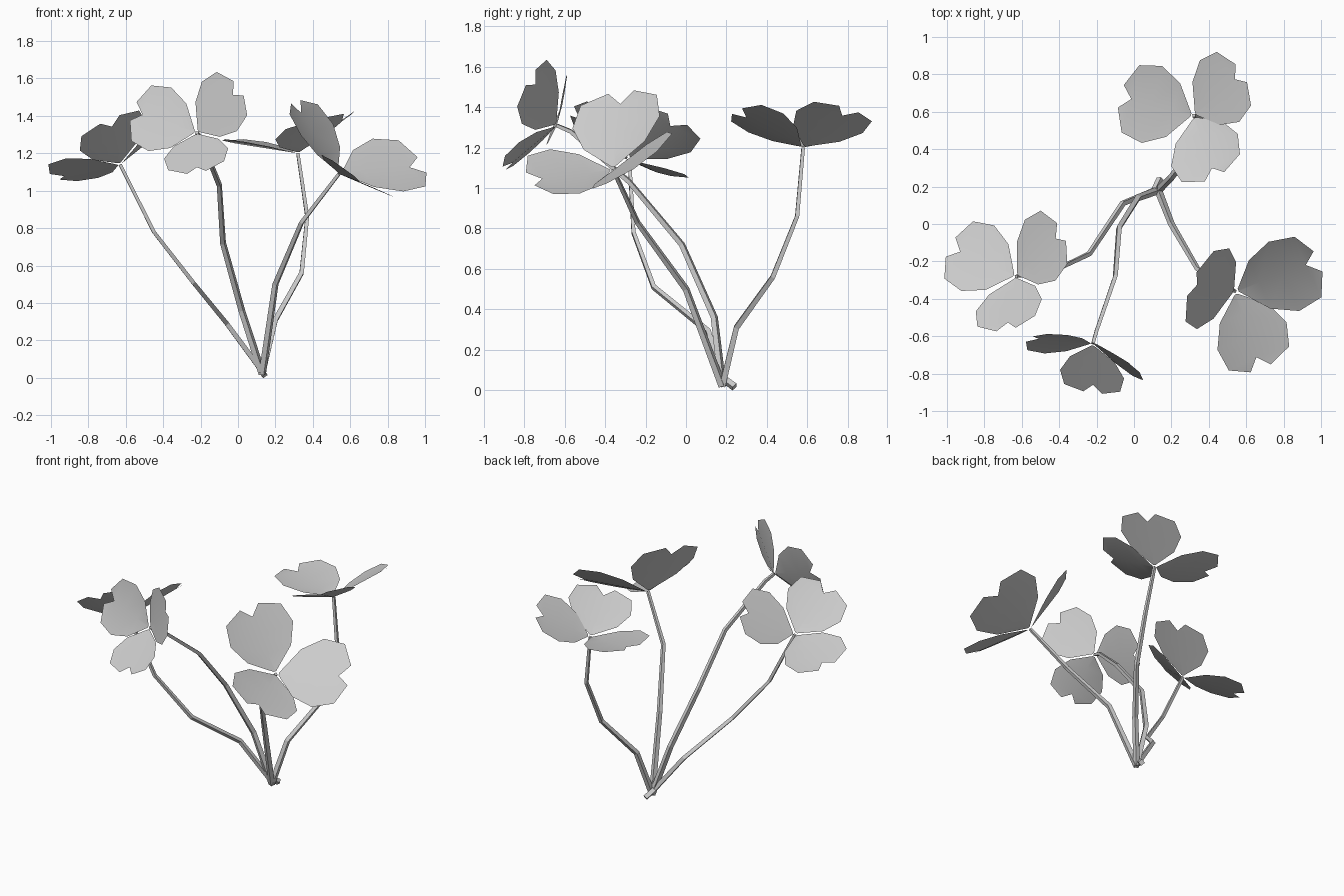
import bpy
import bmesh
from math import radians
from mathutils import Matrix, Vector

cube = bpy.data.objects.get("Cube")
if cube:
    bpy.data.objects.remove(cube)

# One plain grey for the whole plant
grey = bpy.data.materials.new("pale_grey")
grey.use_nodes = True
colour = (0.6, 0.6, 0.6, 1)
grey.diffuse_color = colour
grey.node_tree.nodes["Principled BSDF"].inputs["Base Color"].default_value = colour

# Half of a heart-shaped leaflet: (along the rib, out to the side)
RIB = [0.04, 0.3, 0.6, 0.88]
EDGE = [(0.04, 0.04), (0.3, 0.72), (0.6, 1.03), (0.9, 0.9), (1.03, 0.3)]
HALF_WIDTH = 0.52
FOLD = 0.06


def add_object(name, data):
    """Link a new object, give it the material and make it active."""
    data.materials.append(grey)
    obj = bpy.data.objects.new(name, data)
    bpy.context.collection.objects.link(obj)
    bpy.ops.object.select_all(action='DESELECT')
    obj.select_set(True)
    bpy.context.view_layer.objects.active = obj


def add_leaflet(name, centre, tip, roll):
    """Heart leaflet along the tip vector, rolled about its own rib."""
    level = Vector((-tip.y, tip.x, 0)).normalized()
    across = Matrix.Rotation(radians(roll), 3, tip) @ level
    lift = tip.cross(across) * FOLD
    bm = bmesh.new()
    rib = [bm.verts.new(centre + tip * u) for u in RIB]
    for side in (1, -1):
        out = across * side * HALF_WIDTH * tip.length + lift
        edge = [bm.verts.new(centre + tip * u + out * v) for u, v in EDGE]
        faces = [[rib[i], rib[i + 1], edge[i + 1], edge[i]] for i in range(2)]
        faces.append([rib[2], rib[3], edge[4], edge[3], edge[2]])
        for face in faces:
            bm.faces.new(face[::side])
    mesh = bpy.data.meshes.new(name)
    bm.to_mesh(mesh)
    bm.free()
    add_object(name, mesh)
    bpy.ops.object.shade_smooth_by_angle()


def add_stem(name, points):
    """Four-sided bent stem that thins towards the leaf."""
    curve = bpy.data.curves.new(name, 'CURVE')
    curve.dimensions = '3D'
    curve.bevel_depth = 0.021
    curve.bevel_resolution = 0
    curve.use_fill_caps = True
    spline = curve.splines.new('POLY')
    spline.points.add(len(points) - 1)
    for i, (point, position) in enumerate(zip(spline.points, points)):
        point.co = (*position, 1)
        point.radius = 1 - 0.45 * i / (len(points) - 1)
    spline.use_smooth = False
    add_object(name, curve)
    bpy.ops.object.convert(target='MESH')


def add_sprig(name, path, leaflets):
    """A stem from the shared root with three leaflets (tip, roll) at its end."""
    add_stem(name + "_stem", path)
    for number, (tip, roll) in enumerate(leaflets, 1):
        add_leaflet(f"{name}_leaflet_{number}", Vector(path[-1]), Vector(tip), roll)


ROOT = (0.13, 0.18, 0.02)

# Tall sprig at the back, opening upwards
add_sprig("back",
          [ROOT, (0.2, 0.25, 0.31), (0.34, 0.43, 0.56), (0.37, 0.55, 0.86), (0.32, 0.58, 1.2)],
          [((0.25, 0.22, 0.18), -18), ((-0.38, 0.1, 0.06), 0), ((0.11, -0.32, 0.17), 15)])

# Sprig leaning to the right, with a hooked root
add_sprig("right",
          [(0.14, 0.24, 0.015), (0.11, 0.18, 0.06), (-0.06, 0.11, 0.29),
           (-0.24, -0.16, 0.51), (-0.45, -0.26, 0.78), (-0.63, -0.28, 1.14)],
          [((-0.34, 0.15, -0.07), 15), ((0.24, 0.23, 0.19), -32), ((-0.05, -0.28, 0.23), 31)])

# Sprig nodding forwards, its leaflets facing the front
add_sprig("front",
          [ROOT, (0.02, 0.14, 0.36), (-0.08, -0.02, 0.72), (-0.1, -0.28, 1.03),
           (-0.2, -0.57, 1.28), (-0.22, -0.64, 1.31)],
          [((0.22, -0.12, 0.23), 81), ((-0.33, 0.03, 0.11), -73), ((0, -0.25, -0.21), 12)])

# Sprig leaning to the left, with the largest leaflets
add_sprig("left",
          [ROOT, (0.2, 0, 0.5), (0.34, -0.24, 0.83), (0.54, -0.36, 1.09)],
          [((-0.23, 0.04, 0.37), -14), ((0.43, 0.16, 0.04), 35), ((0.13, -0.4, -0.05), -29)])
